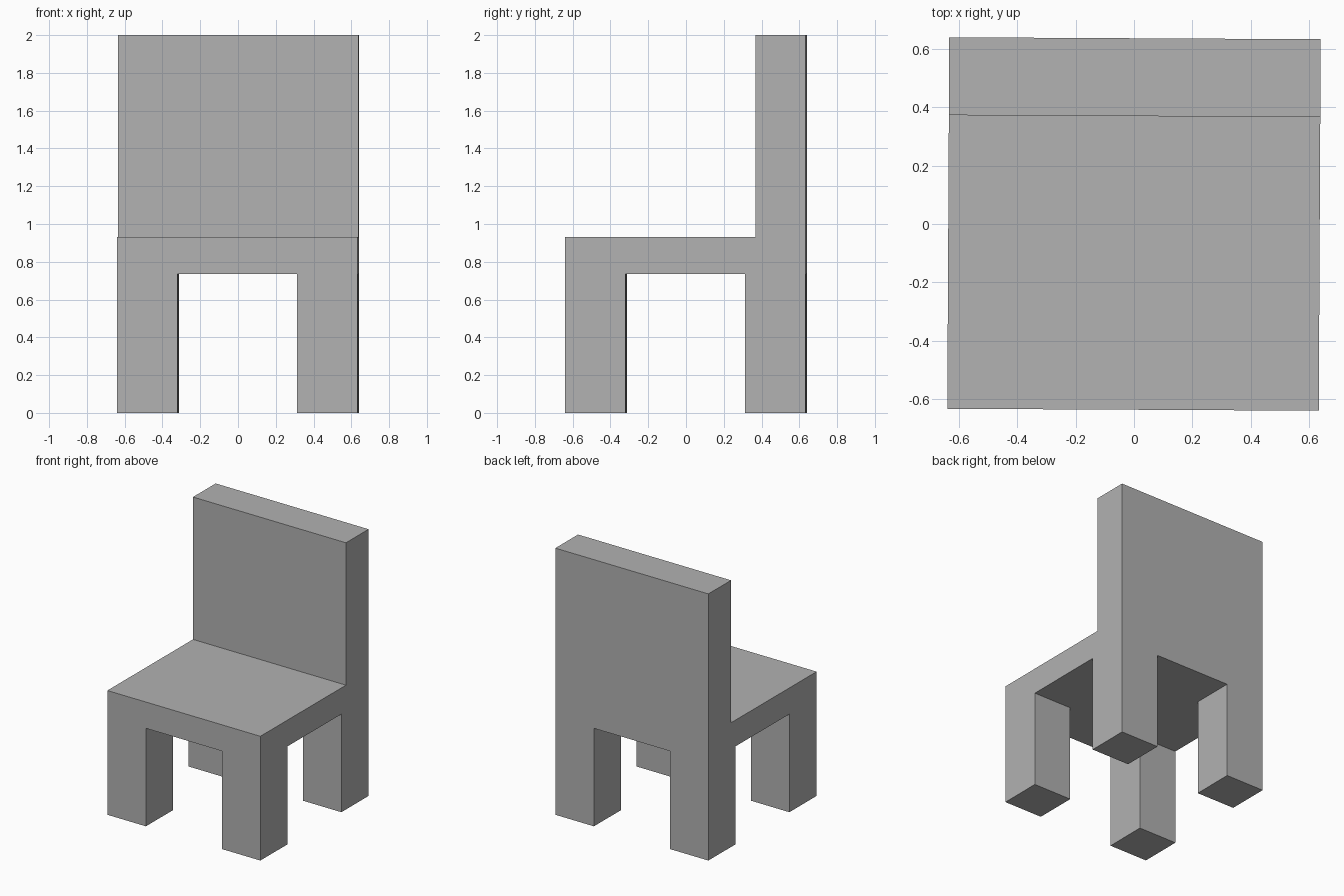
import bpy, bmesh, math
from mathutils import Matrix

cube = bpy.data.objects.get("Cube")
if cube:
    bpy.data.objects.remove(cube, do_unlink=True)

# Single flat grey
grey = bpy.data.materials.new("light_grey")
grey.use_nodes = True
colour = (0.445, 0.445, 0.445, 1)
grey.diffuse_color = colour
grey.node_tree.nodes["Principled BSDF"].inputs["Base Color"].default_value = colour

HALF, LEG, BACK = 0.637, 0.316, 0.37        # half width, inner leg face, backrest front
SEAT_LOW, SEAT_TOP, TOP = 0.735, 0.932, 2.0

# Cell boundaries along each axis
XS = [-HALF, -LEG, LEG, HALF]
YS = [-HALF, -LEG, LEG, BACK, HALF]
ZS = [0, SEAT_LOW, SEAT_TOP, TOP]
AXES = (XS, YS, ZS)


def solid(c):
    """True where a cell belongs to the chair."""
    if any(not 0 <= c[a] < len(AXES[a]) - 1 for a in range(3)):
        return False
    i, j, k = c
    if k == 0:                 # four corner legs
        return i != 1 and j != 1
    if k == 1:                 # seat slab
        return True
    return j == 3              # backrest


# One closed solid: a face wherever a filled cell meets an empty one
bm = bmesh.new()
for i in range(len(XS) - 1):
    for j in range(len(YS) - 1):
        for k in range(len(ZS) - 1):
            if not solid((i, j, k)):
                continue
            for a in range(3):
                for side in (0, 1):
                    near = [i, j, k]
                    near[a] += 2 * side - 1
                    if solid(near):
                        continue
                    corners = []
                    for u, v in ((0, 0), (1, 0), (1, 1), (0, 1)):
                        c = [i, j, k]
                        c[a] += side
                        c[(a + 1) % 3] += u
                        c[(a + 2) % 3] += v
                        corners.append(bm.verts.new([AXES[n][c[n]] for n in range(3)]))
                    bm.faces.new(corners)
bmesh.ops.remove_doubles(bm, verts=bm.verts, dist=1e-4)
bmesh.ops.recalc_face_normals(bm, faces=bm.faces)
# Merge coplanar faces into clean panels
bmesh.ops.dissolve_limit(bm, angle_limit=math.radians(1), verts=bm.verts, edges=bm.edges)
# Slight clockwise turn
bm.transform(Matrix.Rotation(math.radians(-0.3), 4, "Z"))

mesh = bpy.data.meshes.new("chair")
bm.to_mesh(mesh)
bm.free()
mesh.materials.append(grey)
chair = bpy.data.objects.new("chair", mesh)
bpy.context.collection.objects.link(chair)
